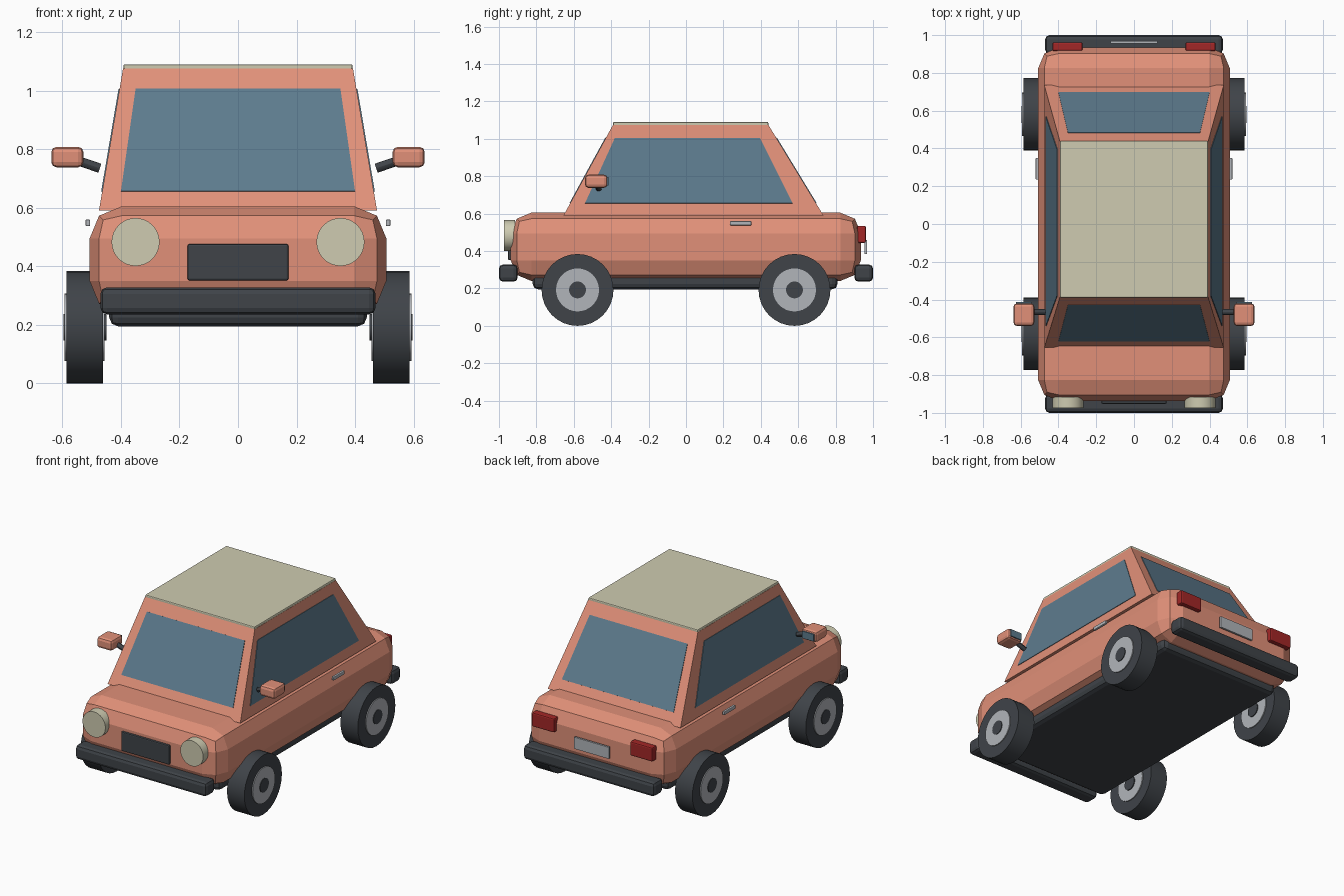
import bpy
import bmesh
from math import pi
from mathutils import Matrix, Vector

if "Cube" in bpy.data.objects:
    bpy.data.objects.remove(bpy.data.objects["Cube"], do_unlink=True)


def material(name, r, g, b):
    m = bpy.data.materials.new(name)
    m.use_nodes = True
    m.diffuse_color = (r, g, b, 1)
    node = next(n for n in m.node_tree.nodes if n.type == "BSDF_PRINCIPLED")
    node.inputs["Base Color"].default_value = (r, g, b, 1)
    node.inputs["Roughness"].default_value = 0.6
    return m


PAINT = material("coral paint", 0.75, 0.28, 0.19)
CREAM = material("cream", 0.62, 0.60, 0.44)
GLASS = material("blue glass", 0.11, 0.20, 0.27)
DARK = material("dark rubber", 0.05, 0.057, 0.066)
SILVER = material("silver", 0.44, 0.46, 0.49)
RED = material("red lens", 0.36, 0.02, 0.02)


def finish(name, bm, mat):
    bmesh.ops.recalc_face_normals(bm, faces=bm.faces)
    mesh = bpy.data.meshes.new(name)
    bm.to_mesh(mesh)
    bm.free()
    mesh.materials.append(mat)
    obj = bpy.data.objects.new(name, mesh)
    bpy.context.collection.objects.link(obj)
    return obj


def box(name, mat, x, y, z, bevel=0.0, segments=2):
    """Box from (min, max) ranges with optional rounded edges."""
    bm = bmesh.new()
    bmesh.ops.create_cube(bm, size=1)
    for v in bm.verts:
        v.co = [(lo + hi) / 2 + c * abs(hi - lo)
                for c, (lo, hi) in zip(v.co, (x, y, z))]
    if bevel:
        bmesh.ops.bevel(bm, geom=bm.edges[:], offset=bevel, segments=segments,
                        profile=0.5, affect="EDGES")
    return finish(name, bm, mat)


def cylinder(name, mat, start, end, radius, sides=32):
    a, b = Vector(start), Vector(end)
    turn = (b - a).to_track_quat("Z", "Y").to_matrix().to_4x4()
    bm = bmesh.new()
    bmesh.ops.create_cone(bm, cap_ends=True, segments=sides, radius1=radius,
                          radius2=radius, depth=(b - a).length,
                          matrix=Matrix.Translation((a + b) / 2) @ turn)
    for f in bm.faces:
        f.smooth = len(f.verts) == 4
    for e in bm.edges:
        e.smooth = e.calc_face_angle(0) < pi / 6
    return finish(name, bm, mat)


# Slopes of the cabin walls at a given height
BASE, TOP = 0.59, 1.075


def slope(low, high, z):
    return low + (high - low) * (z - BASE) / (TOP - BASE)


def front_y(z):
    return slope(-0.655, -0.39, z)


def rear_y(z):
    return slope(0.735, 0.44, z)


def side_x(z):
    return slope(0.475, 0.393, z)


def window(name, corners):
    bm = bmesh.new()
    bm.faces.new([bm.verts.new(c) for c in corners])
    obj = finish(name, bm, GLASS)
    mod = obj.modifiers.new("thickness", "SOLIDIFY")
    mod.thickness = 0.007
    mod.offset = 0


# Lower body and chassis
box("body", PAINT, (-0.507, 0.507), (-0.937, 0.935), (0.24, 0.605), 0.11)
box("chassis", DARK, (-0.44, 0.44), (-0.82, 0.81), (0.195, 0.28), 0.03)

# Cabin
bm = bmesh.new()
rings = []
for z in (BASE, TOP):
    x, f, r = side_x(z), front_y(z), rear_y(z)
    rings.append([bm.verts.new(c) for c in
                  ((-x, f, z), (x, f, z), (x, r, z), (-x, r, z))])
for ring in rings:
    bm.faces.new(ring)
for i in range(4):
    j = (i + 1) % 4
    bm.faces.new((rings[0][i], rings[0][j], rings[1][j], rings[1][i]))
finish("cabin", bm, PAINT)
box("roof_panel", CREAM, (-0.392, 0.392), (-0.39, 0.44), (1.068, 1.09), 0.006)

# Windows
LOW, HIGH = 0.655, 1.005
for name, wall in (("windscreen", front_y), ("rear_window", rear_y)):
    window(name, [(-0.4, wall(LOW), LOW), (0.4, wall(LOW), LOW),
                  (0.35, wall(HIGH), HIGH), (-0.35, wall(HIGH), HIGH)])

# Bumpers, grille and number plate
box("front_bumper", DARK, (-0.47, 0.47), (-1.0, -0.9), (0.236, 0.328), 0.022)
box("rear_bumper", DARK, (-0.47, 0.47), (0.9, 1.0), (0.236, 0.328), 0.022)
box("grille", DARK, (-0.172, 0.172), (-0.952, -0.92), (0.352, 0.476), 0.006)
box("number_plate", SILVER, (-0.125, 0.125), (0.955, 0.968), (0.385, 0.46))

for s, side in ((1, "left"), (-1, "right")):
    # Side glass
    window(side + "_window", [
        (s * side_x(LOW), -0.54, LOW), (s * side_x(LOW), 0.57, LOW),
        (s * side_x(HIGH), 0.395, HIGH), (s * side_x(HIGH), -0.38, HIGH)])

    # Lights
    cylinder(side + "_headlight", CREAM, (s * 0.35, -0.973, 0.483),
             (s * 0.35, -0.915, 0.483), 0.082)
    box(side + "_tail_light", RED, (s * 0.272, s * 0.432), (0.915, 0.962),
        (0.444, 0.535), 0.008)

    # Door handle
    box(side + "_door_handle", SILVER, (s * 0.505, s * 0.521), (0.235, 0.35),
        (0.537, 0.56), 0.004)

    # Mirror
    box(side + "_mirror", PAINT, (s * 0.528, s * 0.638), (-0.54, -0.42),
        (0.738, 0.808), 0.018)
    box(side + "_mirror_glass", GLASS, (s * 0.542, s * 0.624),
        (-0.422, -0.414), (0.75, 0.796))
    cylinder(side + "_mirror_arm", DARK, (s * 0.472, -0.467, 0.735),
             (s * 0.56, -0.467, 0.765), 0.016, 12)

    # Wheels
    for y, end in ((-0.58, "front"), (0.58, "rear")):
        name = end + "_" + side
        for part, mat, inner, outer, radius in (
                ("_tyre", DARK, 0.462, 0.586, 0.192),
                ("_rim", SILVER, 0.456, 0.592, 0.115),
                ("_hub", DARK, 0.45, 0.596, 0.045)):
            cylinder(name + part, mat, (s * inner, y, 0.192),
                     (s * outer, y, 0.192), radius)
